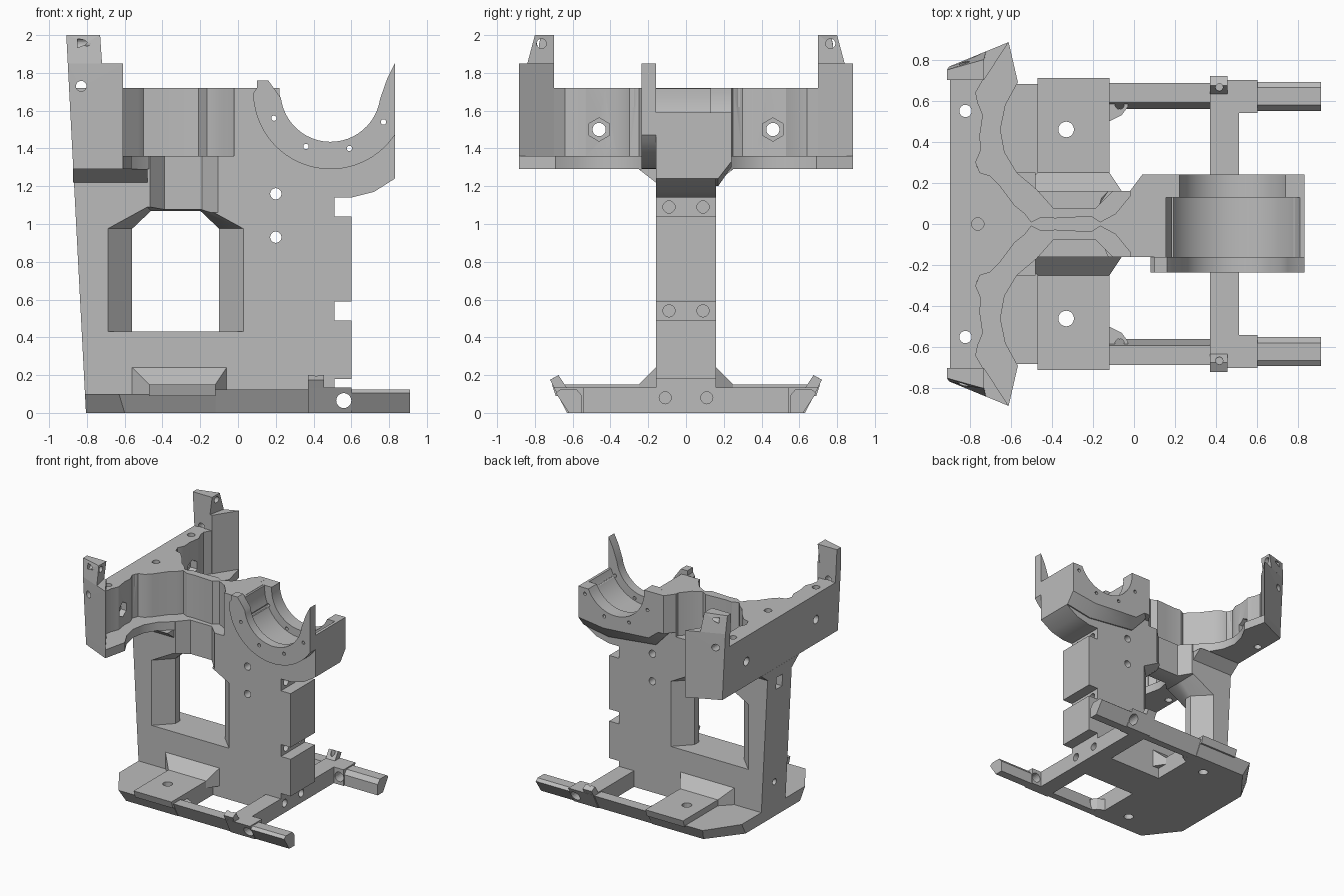
import bpy, bmesh, math
from mathutils import Vector, Matrix

cube = bpy.data.objects.get("Cube")
if cube:
    bpy.data.objects.remove(cube, do_unlink=True)

GREY = (0.5, 0.5, 0.5, 1)
mat = bpy.data.materials.new("plain grey")
mat.use_nodes = True
mat.diffuse_color = GREY
mat.node_tree.nodes["Principled BSDF"].inputs["Base Color"].default_value = GREY

BACK = -9  # marks points lying on the leaning rear face


def rear(z):
    return -0.805 - 0.052 * z


def finish(name, bm):
    bmesh.ops.recalc_face_normals(bm, faces=bm.faces)
    me = bpy.data.meshes.new(name)
    bm.to_mesh(me)
    bm.free()
    me.materials.append(mat)
    ob = bpy.data.objects.new(name, me)
    bpy.context.collection.objects.link(ob)
    return ob


def loft(name, a, b):
    """Solid between two matching rings of 3D points."""
    bm = bmesh.new()
    va, vb = [bm.verts.new(p) for p in a], [bm.verts.new(p) for p in b]
    n = len(a)
    bm.faces.new(va)
    bm.faces.new(vb[::-1])
    for i in range(n):
        j = (i + 1) % n
        bm.faces.new((va[i], va[j], vb[j], vb[i]))
    return finish(name, bm)


def ring(pts, z, s=1):
    return [(rear(z) if x == BACK else x, s * y, z) for x, y in pts]


def plate(name, pts, z0, z1, s=1, top=None):
    return loft(name, ring(pts, z0, s), ring(top or pts, z1, s))


def slab_y(name, pts, y0, y1, far=None):
    return loft(name, [(x, y0, z) for x, z in pts], [(x, y1, z) for x, z in far or pts])


def bar_x(name, pts, x0, x1, s=1):
    return loft(name, [(x0, s * y, z) for y, z in pts], [(x1, s * y, z) for y, z in pts])


def rect(x0, x1, y0, y1):
    return [(x0, y0), (x1, y0), (x1, y1), (x0, y1)]


def both(pts):
    return pts + [(x, -y) for x, y in reversed(pts)]


def arc(cx, cz, r, a0, a1, n=24):
    angles = [math.radians(a0 + (a1 - a0) * i / n) for i in range(n + 1)]
    return [(cx + r * math.cos(a), cz + r * math.sin(a)) for a in angles]


def hole(axis, centre, r, depth, sides=20):
    bm = bmesh.new()
    d = {"x": Vector((1, 0, 0)), "y": Vector((0, 1, 0)), "z": Vector((0, 0, 1))}[axis]
    m = Matrix.Translation(centre) @ d.to_track_quat("Z", "Y").to_matrix().to_4x4()
    bmesh.ops.create_cone(bm, cap_ends=True, segments=sides, radius1=r, radius2=r, depth=depth, matrix=m)
    return finish("cutter", bm)


def cut(ob, *cutters):
    for c in cutters:
        mod = ob.modifiers.new("cut", "BOOLEAN")
        mod.operation, mod.solver, mod.object = "DIFFERENCE", "EXACT", c
        bpy.context.view_layer.objects.active = ob
        bpy.ops.object.modifier_apply(modifier=mod.name)
        bpy.data.objects.remove(c, do_unlink=True)


def smooth(ob):
    bpy.ops.object.select_all(action="DESELECT")
    ob.select_set(True)
    bpy.context.view_layer.objects.active = ob
    bpy.ops.object.shade_smooth_by_angle(angle=math.radians(30))


# Central upright with notched edge
edge = [(0.51, 0)]
for lo, hi in ((0.18, 0.49), (0.59, 1.04)):
    edge += [(0.51, lo), (0.6, lo), (0.6, hi), (0.51, hi)]
edge += [(0.51, 1.14), (0.6, 1.14), (0.72, 1.17), (0.83, 1.24)]
top_edge = [(0.6, 1.3), (0.36, 1.35), (0.16, 1.5), (0.14, 1.72), (-0.02, 1.72), (-0.02, 1.36)]
upright = slab_y("upright", [(rear(0), 0)] + edge + top_edge + [(rear(1.36), 1.36)], -0.16, 0.16)

# Window with flared sides, and thinned bridge above it
inner = [(-0.56, 0.43), (-0.1, 0.43), (-0.1, 0.975), (-0.2, 1.07), (-0.46, 1.07), (-0.56, 0.975)]
flare = [(-0.69, 0.43), (0.03, 0.43), (0.03, 0.975), (-0.18, 1.09), (-0.48, 1.09), (-0.69, 0.975)]
cut(upright, slab_y("cutter", inner, -0.3, 0.3))
for s in (1, -1):
    cut(upright, slab_y("cutter", inner, s * 0.03, s * 0.161, flare))
    pocket = [(-0.39, 0.075), (-0.19, 0.075), (-0.1, 0.165), (-0.47, 0.165)]
    cut(upright, plate("cutter", pocket, 1.06, 1.37, s))
    for z in (0.54, 1.09):
        cut(upright, hole("x", (0.51, s * 0.09, z), 0.032, 0.16))
    cut(upright, hole("x", (0.51, s * 0.11, 0.08), 0.032, 0.16))
cut(upright, hole("y", (0.2, 0, 1.16), 0.03, 1), hole("y", (0.2, 0, 0.93), 0.03, 1))
cut(upright, hole("x", (-0.8, 0, 0.3), 0.025, 0.15), plate("cutter", rect(-1, -0.3, -0.04, 0.04), 1.1, 1.2))
smooth(upright)

# Round cradle: front flange, deep body and back rim
CX, CZ = 0.49, 1.7
flange = (arc(CX, CZ, 0.41, 181, 326) + [(0.83, 1.85), (0.79, 1.77)]
          + arc(CX, CZ, 0.265, -8, -173) + [(0.16, 1.76), (0.1, 1.76), (0.1, 1.72)])
shell = [(0.04, 1.72), (0.04, 1.38), (0.16, 1.25), (0.6, 1.2), (0.83, 1.24), (0.83, 1.59)]
front_flange = slab_y("cradle_flange", flange, -0.235, -0.16)
body = slab_y("cradle_body", shell + arc(CX, CZ, 0.335, -19, -183), -0.16, 0.13)
low = [(0.04, 1.72), (0.04, 1.44), (0.18, 1.33), (0.6, 1.3), (0.83, 1.33), (0.83, 1.59)]
opening = arc(CX, CZ, 0.27, -24, -184)
rim = slab_y("cradle_rim", shell + opening, 0.13, 0.17)
rim_back = slab_y("cradle_rim_chamfer", shell + opening, 0.17, 0.24, low + opening)
for part in (front_flange, body, rim, rim_back):
    for x, z in ((0.19, 1.56), (0.36, 1.41), (0.59, 1.4), (0.77, 1.54)):
        cut(part, hole("y", (x, 0, z), 0.014, 1, 12))
    smooth(part)

# Upper wall with wavy inner face, running in to the neck
wavy = [(BACK, 0.71), (-0.73, 0.71), (-0.77, 0.64), (-0.76, 0.59), (-0.735, 0.53), (-0.75, 0.43),
        (-0.745, 0.36), (-0.77, 0.3), (-0.75, 0.25), (-0.7, 0.235), (-0.655, 0.19), (-0.58, 0.09),
        (-0.53, 0.05), (-0.5, 0.01), (-0.45, 0.035), (-0.385, 0.03), (-0.29, 0.035), (-0.21, 0.04),
        (-0.165, 0.01), (-0.09, 0.05), (0, 0.16)]
wall = plate("upper_wall", both(wavy), 1.36, 1.72)
neck = plate("neck", [(-0.02, -0.16), (0.1, -0.16), (0.1, 0.24), (0.04, 0.24), (-0.02, 0.16)], 1.4, 1.72)

# Ledge below the wall, with scooped edges
scoop = [(BACK, 0.765), (-0.61, 0.885), (-0.565, 0.69), (-0.625, 0.58), (-0.65, 0.46), (-0.63, 0.35),
         (-0.57, 0.25), (-0.47, 0.165)]
ledge = plate("ledge", both(scoop), 1.29, 1.36)
cut(wall, hole("z", (-0.76, 0, 1.72), 0.03, 0.2))

for s, side in ((1, "back"), (-1, "front")):
    cut(wall, hole("x", (-0.8, s * 0.46, 1.5), 0.035, 0.5), hole("x", (-0.75, s * 0.46, 1.5), 0.062, 0.1, 6))
    for part in (wall, ledge):
        cut(part, hole("z", (-0.82, s * 0.55, 1.5), 0.03, 1))
    for y in (0.63, 0.285):
        cut(wall, hole("z", (-0.745, s * y, 1.72), 0.02, 0.2, 12))

    # Wing column and ear
    col = [(BACK, 0.7), (-0.73, 0.7), (-0.61, 0.885), (BACK, 0.765)]
    column = plate(side + "_wing_column", col, 1.36, 1.85, s)
    ear_low = [(BACK, 0.7), (-0.75, 0.7), (-0.72, 0.84), (BACK, 0.765)]
    ear_top = [(BACK, 0.7), (-0.73, 0.7), (-0.73, 0.8), (BACK, 0.75)]
    ear = plate(side + "_ear", ear_low, 1.85, 2, s, ear_top)
    cut(column, hole("y", (-0.83, s * 0.8, 1.73), 0.028, 0.5))
    cut(ear, hole("x", (-0.75, s * 0.765, 1.955), 0.026, 0.2))

    # Slope under the ledge
    plate(side + "_ledge_gusset", rect(-0.873, -0.48, 0, 0.16), 1.22, 1.29, s, rect(-0.873, -0.48, 0, 0.25))

    # Foot pad and its fillet against the upright
    pad = plate(side + "_foot_pad", rect(-0.47, -0.12, 0.15, 0.69), 0.09, 0.15, s, rect(-0.47, -0.12, 0.15, 0.71))
    cut(pad, hole("z", (-0.33, s * 0.46, 0.1), 0.038, 0.4))
    slab_y(side + "_foot_fillet", rect(-0.56, -0.06, 0.09, 0.24), s * 0.16, s * 0.25, rect(-0.47, -0.12, 0.09, 0.15))

    # Side rail with slanted face, crossbar half, nub and screw tab
    rail = bar_x(side + "_rail", [(0.56, 0), (0.62, 0), (0.685, 0.125), (0.59, 0.125)], -0.12, 0.4, s)
    end = bar_x(side + "_rail_shoulder", [(0.54, 0), (0.63, 0), (0.7, 0.135), (0.54, 0.135)], 0.37, 0.6, s)
    cut(end, hole("y", (0.56, s * 0.62, 0.065), 0.04, 0.4))
    tip = [(0.55, 0), (0.62, 0), (0.69, 0.105), (0.665, 0.125), (0.58, 0.125), (0.55, 0.09)]
    bar_x(side + "_rail_tip", tip, 0.6, 0.91, s)
    bar_x(side + "_crossbar", rect(0.16, 0.56, 0, 0.135), 0.37, 0.51, s)
    nub = bar_x(side + "_nub", [(0.61, 0.1), (0.68, 0.1), (0.72, 0.175), (0.675, 0.2)], 0.37, 0.455, s)
    cut(nub, hole("z", (0.415, s * 0.665, 0.2), 0.018, 0.12, 12))
    tab = plate(side + "_screw_tab", [(-0.12, 0.5), (-0.06, 0.53), (-0.03, 0.57), (-0.03, 0.62), (-0.12, 0.62)], 0, 0.1, s)
    cut(tab, hole("z", (-0.07, s * 0.58, 0.05), 0.022, 0.4))

# Base plate with cut corners and flared sides
base_low = [(BACK, 0.36), (-0.6, 0.625), (-0.12, 0.625)]
base_top = [(BACK, 0.42), (-0.63, 0.68), (-0.12, 0.68)]
base = plate("base_plate", both(base_low), 0, 0.1, 1, both(base_top))
for s in (1, -1):
    cut(base, hole("z", (-0.33, s * 0.46, 0.1), 0.038, 0.4))
for part in (wall, ledge):
    smooth(part)
